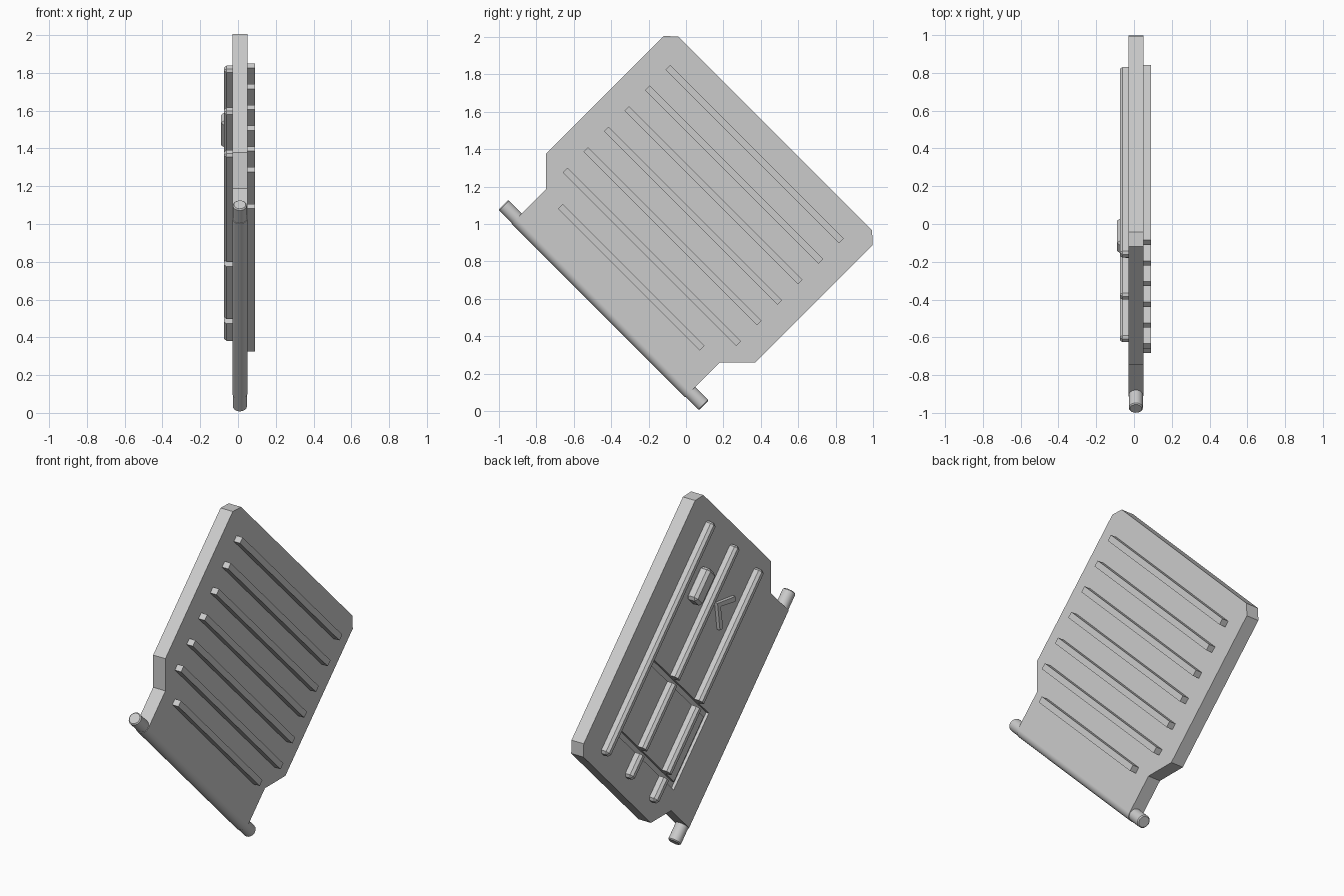
import bpy, bmesh, math
from mathutils import Matrix, Vector

if "Cube" in bpy.data.objects:
    bpy.data.objects.remove(bpy.data.objects["Cube"], do_unlink=True)

ROOT = math.sqrt(2)
TILT = Matrix.Rotation(math.radians(45), 4, 'X')
CENTRE_X = 0.01
FACE = -0.03            # ribbed face of the panel

grey = bpy.data.materials.new("plain_grey")
grey.use_nodes = True
grey.diffuse_color = (0.6, 0.6, 0.6, 1)
grey.node_tree.nodes["Principled BSDF"].inputs["Base Color"].default_value = grey.diffuse_color


# Panel coordinates: s = y + z (across the panel), d = z - y (along the hinge)
def at(x, s, d):
    return Vector((x, s / ROOT, d / ROOT))


def finish(bm, name):
    bmesh.ops.recalc_face_normals(bm, faces=bm.faces)
    bm.transform(TILT)
    mesh = bpy.data.meshes.new(name)
    bm.to_mesh(mesh)
    bm.free()
    mesh.materials.append(grey)
    obj = bpy.data.objects.new(name, mesh)
    bpy.context.collection.objects.link(obj)
    return obj


def prism(name, x0, x1, outline, chamfer=0):
    bm = bmesh.new()
    base = bm.faces.new([bm.verts.new(at(x0, s, d)) for s, d in outline])
    top = bmesh.ops.extrude_face_region(bm, geom=[base])["geom"]
    verts = [g for g in top if isinstance(g, bmesh.types.BMVert)]
    bmesh.ops.translate(bm, vec=(x1 - x0, 0, 0), verts=verts)
    if chamfer:
        bmesh.ops.bevel(bm, geom=bm.edges[:], offset=chamfer, segments=1, affect='EDGES')
    return finish(bm, name)


def box(name, x0, x1, s0, s1, d0, d1, chamfer=0):
    return prism(name, x0, x1, [(s0, d0), (s1, d0), (s1, d1), (s0, d1)], chamfer)


def rod(name, radius, s, d0, d1, chamfer=0):
    bm = bmesh.new()
    bmesh.ops.create_cone(bm, cap_ends=True, segments=24, radius1=radius, radius2=radius,
                          depth=(d1 - d0) / ROOT)
    if chamfer:
        rims = [e for e in bm.edges if any(len(f.verts) > 4 for f in e.link_faces)]
        bmesh.ops.bevel(bm, geom=rims, offset=chamfer, segments=1, affect='EDGES')
    bmesh.ops.translate(bm, vec=at(CENTRE_X, s, (d0 + d1) / 2), verts=bm.verts)
    obj = finish(bm, name)
    bpy.ops.object.select_all(action='DESELECT')
    obj.select_set(True)
    bpy.context.view_layer.objects.active = obj
    bpy.ops.object.shade_smooth_by_angle(angle=math.radians(30))
    return obj


# Main panel: outline mirrored about the middle of the hinge
MIDDLE = 1.0075
half = [(0.125, 1.935), (0.44, 1.935), (0.63, 2.125), (1.885, 2.125), (1.96, 2.045)]
outline = half + [(s, 2 * MIDDLE - d) for s, d in reversed(half)]
panel = prism("panel", FACE, 0.05, outline)

# Hinge along the lower edge
rod("hinge_barrel", 0.04, 0.125, 0.08, 1.935)
rod("hinge_pin", 0.037, 0.125, -0.065, 2.08, 0.006)

# Slats on the left face, the last one shorter
for i in range(7):
    s = 1.74 - 0.2195 * i
    trim = 0.17 if i == 6 else 0
    box(f"slat_{i + 1}", 0.04, 0.09, s - 0.025, s + 0.025, 0.08 + trim, 1.935 - trim)

# Chamfered ribs on the right face
ribs = [box(f"rib_{i + 1}", -0.075, -0.015, s - 0.036, s + 0.036, 0.015, 2.0, 0.014)
        for i, s in enumerate((1.66, 1.215, 0.765))]

# Grooves that run around the hatch and split two ribs
cutters = [box("upper_groove_cutter", -0.12, -0.012, 0.53, 1.58, 0.82, 0.87),
           box("lower_groove_cutter", -0.12, -0.012, 0.53, 1.58, 0.215, 0.265),
           box("side_groove_cutter", -0.12, -0.012, 0.53, 0.575, 0.215, 0.87)]
for obj in [panel] + ribs[1:]:
    for cutter in cutters:
        mod = obj.modifiers.new("groove", 'BOOLEAN')
        mod.object = cutter
        mod.solver = 'EXACT'
    bpy.context.view_layer.objects.active = obj
    for mod in list(obj.modifiers):
        bpy.ops.object.modifier_apply(modifier=mod.name)
for cutter in cutters:
    bpy.data.objects.remove(cutter, do_unlink=True)

# Latch with its side plate and studs
box("latch_handle", -0.09, -0.02, 1.37, 1.50, 1.42, 1.70, 0.016)
box("latch_plate", -0.045, -0.02, 1.30, 1.38, 1.46, 1.66)
for i, d in enumerate((1.51, 1.61)):
    box(f"latch_stud_{i + 1}", -0.055, -0.03, 1.32, 1.35, d - 0.02, d + 0.02)

# Raised chevron between two ribs
prism("chevron", -0.05, -0.02,
      [(1.11, 1.555), (0.92, 1.70), (0.89, 1.67), (1.05, 1.555), (0.89, 1.44), (0.92, 1.41)])
